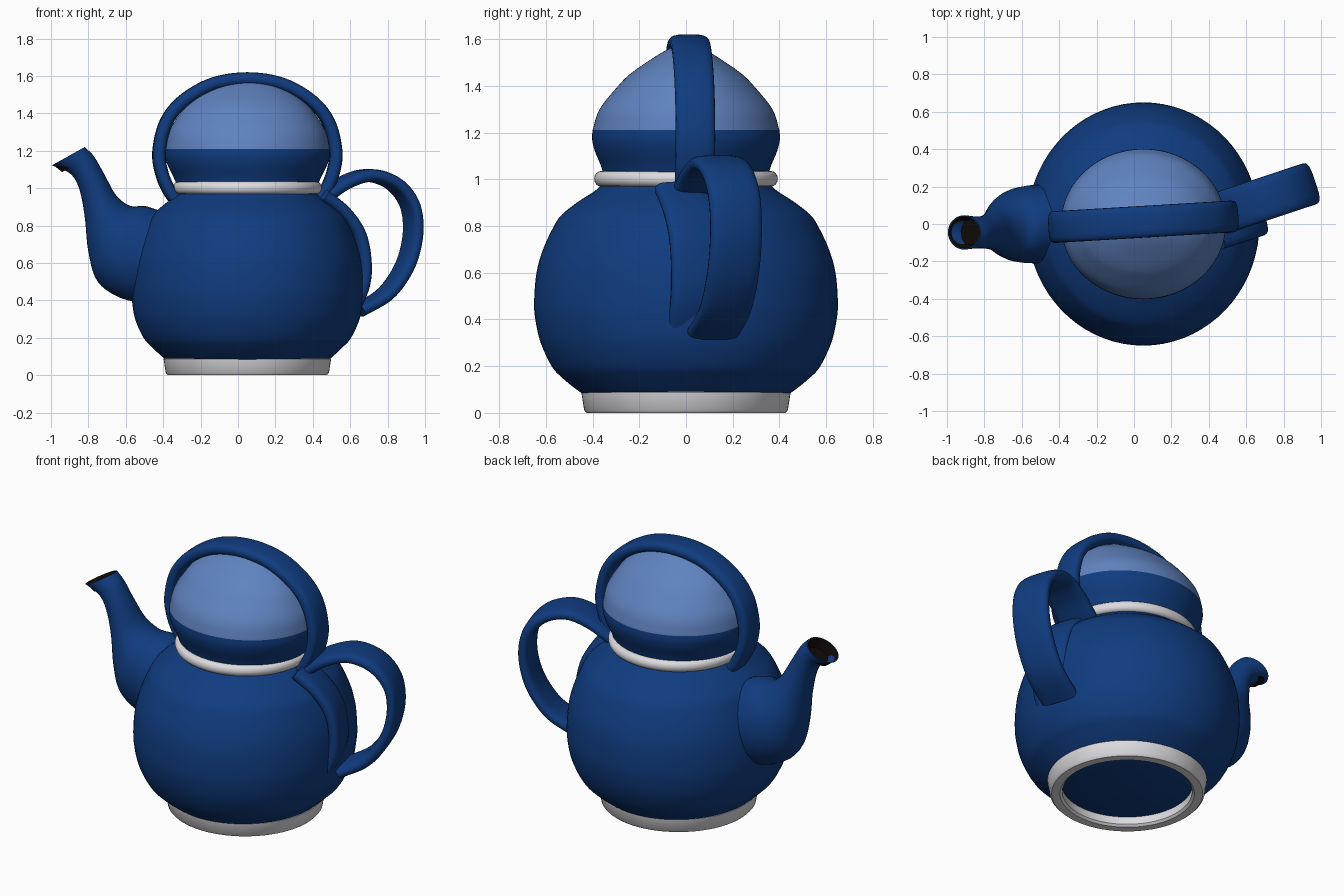
import bpy, math
from mathutils import Vector

if "Cube" in bpy.data.objects:
    bpy.data.objects.remove(bpy.data.objects["Cube"])

CX = 0.05  # axis of the pot


def material(name, rgb):
    m = bpy.data.materials.new(name)
    m.diffuse_color = (*rgb, 1)
    m.use_nodes = True
    m.node_tree.nodes["Principled BSDF"].inputs["Base Color"].default_value = m.diffuse_color
    return m


BLUE = material("deep blue", (0.005, 0.045, 0.215))
PALE = material("pale blue", (0.115, 0.225, 0.52))
WHITE = material("off white", (0.72, 0.72, 0.75))
BLACK = material("black", (0.005, 0.003, 0.002))


def spline(pts, n):
    """Smooth a list of tuples with n steps per span."""
    p = [Vector(q) for q in pts]
    p = [2 * p[0] - p[1]] + p + [2 * p[-1] - p[-2]]
    out = []
    for i in range(1, len(p) - 2):
        a, b, c, d = p[i - 1:i + 3]
        for k in range(n):
            t = k / n
            out.append(0.5 * (2 * b + (c - a) * t + (2 * a - 5 * b + 4 * c - d) * t * t
                              + (3 * b - a - 3 * c + d) * t ** 3))
    return out + [p[-2]]


def skin(name, rings, mats, caps=(True, True), closed=False, smooth=40):
    """Join equal-length rings of points into one surface."""
    n, m = len(rings[0]), len(rings)
    verts = [v for r in rings for v in r]
    faces = []
    for i in range(m if closed else m - 1):
        for j in range(n):
            k, a = (j + 1) % n, (i + 1) % m
            faces.append((i * n + j, i * n + k, a * n + k, a * n + j))
    if caps[0]:
        faces.append(tuple(reversed(range(n))))
    if caps[1]:
        faces.append(tuple(range((m - 1) * n, m * n)))
    me = bpy.data.meshes.new(name)
    me.from_pydata(verts, [], faces)
    for mt in mats:
        me.materials.append(mt)
    ob = bpy.data.objects.new(name, me)
    bpy.context.collection.objects.link(ob)
    bpy.ops.object.select_all(action='DESELECT')
    ob.select_set(True)
    bpy.context.view_layer.objects.active = ob
    bpy.ops.object.mode_set(mode='EDIT')
    bpy.ops.mesh.select_all(action='SELECT')
    bpy.ops.mesh.normals_make_consistent(inside=False)
    bpy.ops.object.mode_set(mode='OBJECT')
    bpy.ops.object.shade_smooth_by_angle(angle=math.radians(smooth))
    return ob


def ellipse(rx, ry, z, n=72):
    return [Vector((CX + rx * math.cos(t), ry * math.sin(t), z))
            for t in (2 * math.pi * j / n for j in range(n))]


def strap(name, path, y0, x0, slope, width, thick):
    """Sweep a rounded bar along an (x, z) path lying in a tilted upright plane."""
    pts = [Vector((x, y0 + slope * (x - x0), z)) for x, z in spline(path, 6)]
    w = Vector((-slope, 1, 0)).normalized()
    rings = []
    for i, p in enumerate(pts):
        tan = (pts[min(i + 1, len(pts) - 1)] - pts[max(i - 1, 0)]).normalized()
        nrm = tan.cross(w).normalized()
        ring = []
        for j in range(20):
            t = 2 * math.pi * j / 20
            c, s = math.cos(t), math.sin(t)
            ring.append(p + w * (math.copysign(abs(c) ** 0.55, c) * width / 2)
                        + nrm * (math.copysign(abs(s) ** 0.75, s) * thick / 2))
        rings.append(ring)
    return skin(name, rings, [BLUE])


# Round belly of the pot: (x radius, y radius, z)
belly = [(0.40, 0.40, 0.06), (0.445, 0.455, 0.09), (0.51, 0.53, 0.15), (0.555, 0.575, 0.2),
         (0.60, 0.622, 0.3), (0.617, 0.645, 0.4), (0.62, 0.65, 0.48), (0.61, 0.64, 0.6),
         (0.585, 0.612, 0.7), (0.545, 0.565, 0.8), (0.515, 0.53, 0.85), (0.455, 0.46, 0.905),
         (0.395, 0.39, 0.95), (0.36, 0.36, 0.98)]
skin("pot_body", [ellipse(*r) for r in spline(belly, 4)], [BLUE])

# Hollow foot ring
foot = [(0.37, 0.09), (0.365, 0.012), (0.378, 0.0), (0.425, 0.0), (0.436, 0.012),
        (0.448, 0.088), (0.44, 0.097)]
skin("foot_ring", [ellipse(r, r, z) for r, z in foot], [WHITE], (False, False), closed=True)

# White collar under the lid
collar = [(0.37 + 0.028 * math.cos(t), 1.002 + 0.033 * math.sin(t))
          for t in (2 * math.pi * k / 16 for k in range(16))]
skin("collar", [ellipse(r, r - 0.005, z) for r, z in collar], [WHITE], (False, False), closed=True)

# Lid: dark lower band, pale dome above
low = [(0.375, 0.35, 1.01), (0.395, 0.365, 1.06), (0.425, 0.39, 1.12), (0.44, 0.402, 1.17),
       (0.44, 0.40, 1.21)]
dome = [(0.44, 0.40, 1.21), (0.42, 0.37, 1.3), (0.36, 0.29, 1.4), (0.315, 0.24, 1.45),
        (0.25, 0.17, 1.5), (0.15, 0.09, 1.55), (0.02, 0.01, 1.585)]
lid = skin("lid", [ellipse(*r) for r in spline(low, 4) + spline(dome, 5)[1:]], [BLUE, PALE])
for f in lid.data.polygons:
    f.material_index = int(f.center.z > 1.21)

# Carrying band arching over the lid
half = [(-0.31, 0.91), (-0.37, 0.99), (-0.41, 1.09), (-0.422, 1.2), (-0.385, 1.35),
        (-0.295, 1.465), (-0.14, 1.555)]
arch = half + [(CX, 1.585)] + [(2 * CX - x, z) for x, z in reversed(half)]
strap("lid_band", arch, 0.012, CX, 0.06, 0.17, 0.07)

# Side handle and the plate that follows the body beneath it
strap("handle", [(0.45, 0.95), (0.57, 1.03), (0.7, 1.068), (0.83, 1.025), (0.915, 0.92),
                 (0.937, 0.78), (0.91, 0.63), (0.85, 0.51), (0.77, 0.42), (0.64, 0.345)],
      0.07, 0.5, 0.33, 0.23, 0.07)
strap("handle_plate", [(0.44, 0.96), (0.55, 0.87), (0.63, 0.75), (0.658, 0.6), (0.648, 0.48),
                       (0.6, 0.36)], 0.045, 0.65, 0.33, 0.23, 0.075)

# Spout sections: lower x, z, upper x, z, half width, centre y
spout = [(-0.45, 0.38, -0.30, 0.84, 0.20, 0.0), (-0.62, 0.41, -0.42, 0.88, 0.21, 0.0),
         (-0.75, 0.50, -0.50, 0.905, 0.197, -0.005), (-0.80, 0.66, -0.575, 0.905, 0.165, -0.01),
         (-0.82, 0.85, -0.65, 0.96, 0.12, -0.025), (-0.85, 1.00, -0.715, 1.075, 0.093, -0.04),
         (-0.90, 1.08, -0.77, 1.17, 0.085, -0.045), (-0.995, 1.122, -0.82, 1.22, 0.092, -0.045)]


def section(lx, lz, ux, uz, w, y, scale=1.0, drop=Vector()):
    c, h = Vector(((lx + ux) / 2, y, (lz + uz) / 2)), Vector((ux - lx, 0, uz - lz)) / 2
    return [c + drop + scale * (h * math.cos(t) + Vector((0, w, 0)) * math.sin(t))
            for t in (2 * math.pi * j / 32 for j in range(32))]


class_rows = [tuple(a) for a in zip(*[
    [v for v in col] for col in zip(*[
        (p[0], p[1], p[2], q[0], q[1], q[2]) for p, q in zip(
            spline([s[:3] for s in spout], 5), spline([s[3:] for s in spout], 5))])])]
tip = spout[-1]
rings = [section(*r) for r in class_rows]
rings[-1] = section(*tip)
# Thin lip, then the dark bore going down inside
rings += [section(*tip, 0.93), section(*tip, 0.72, Vector((0.03, 0, -0.05)))]
ob = skin("spout", rings, [BLUE, BLACK], (False, True))
bore = 32 * (len(rings) - 2)
for f in ob.data.polygons:
    f.material_index = int(f.index >= bore)
